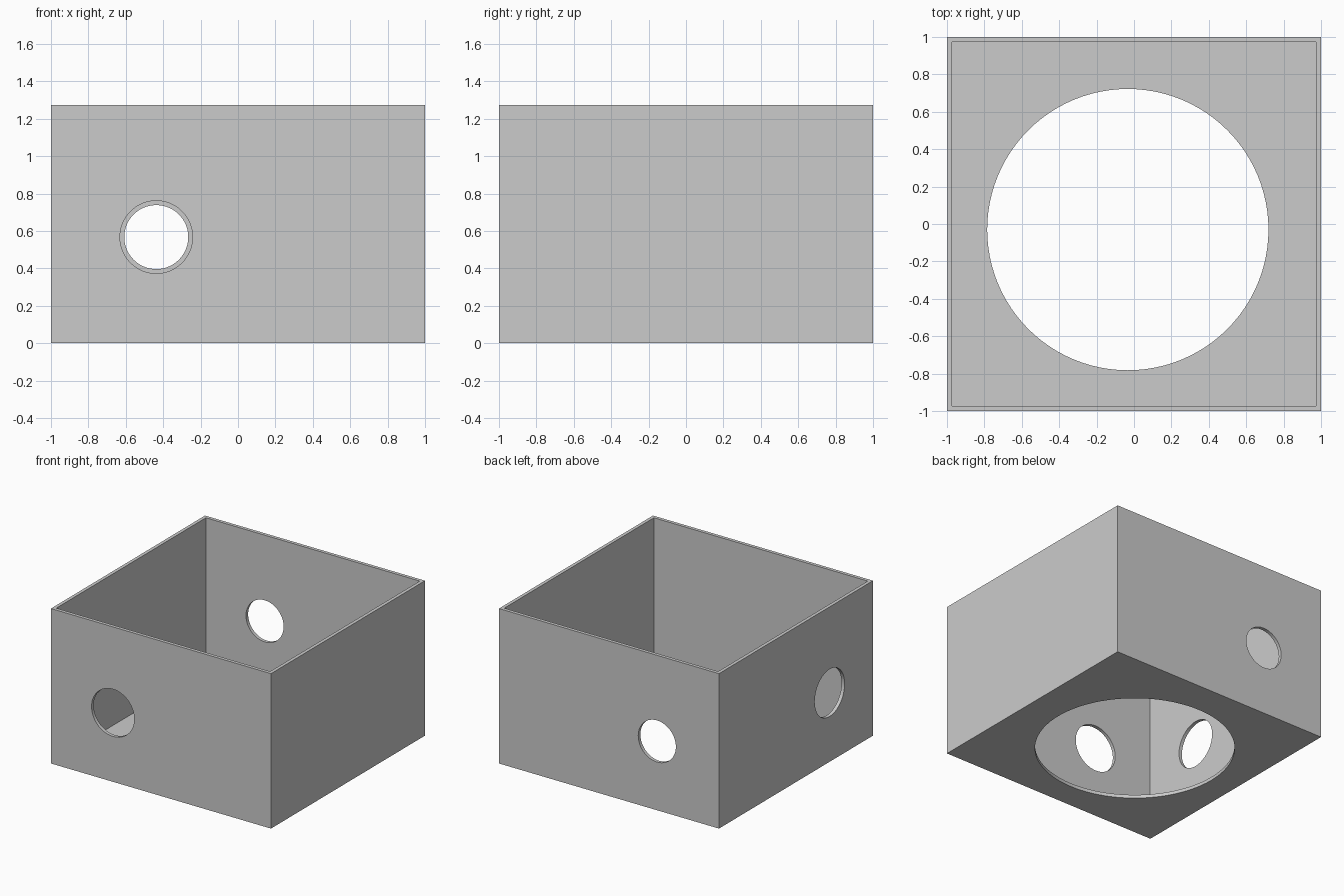
import bpy
from math import pi, radians

cube = bpy.data.objects.get("Cube")
if cube:
    bpy.data.objects.remove(cube, do_unlink=True)

HEIGHT = 1.273
WALL = 0.028
HOLE_Z = 0.567
OFFSET = -0.437

grey = bpy.data.materials.new("light grey")
grey.use_nodes = True
colour = (0.6, 0.6, 0.6, 1)
grey.diffuse_color = colour
grey.node_tree.nodes["Principled BSDF"].inputs["Base Color"].default_value = colour


def block(name, size, bottom, height):
    bpy.ops.mesh.primitive_cube_add(size=1, location=(0, 0, bottom + height / 2))
    ob = bpy.context.object
    ob.name = name
    ob.scale = (size, size, height)
    bpy.ops.object.transform_apply(location=True, rotation=True, scale=True)
    return ob


def drill(name, radius, centre, rotation=(0, 0, 0)):
    bpy.ops.mesh.primitive_cylinder_add(vertices=96, radius=radius, depth=0.3,
                                        location=centre, rotation=rotation)
    ob = bpy.context.object
    ob.name = name
    return ob


# Outer body of the open box
box = block("open_box", 2, 0, HEIGHT)
box.data.materials.append(grey)

# Cavity, floor opening and the three wall holes
cutters = [
    block("cavity_cutter", 2 - 2 * WALL, WALL, HEIGHT),
    drill("floor_cutter", 0.752, (-0.033, -0.03, 0)),
    drill("front_hole_cutter", 0.194, (OFFSET, -1, HOLE_Z), (pi / 2, 0, 0)),
    drill("back_hole_cutter", 0.171, (OFFSET, 1, HOLE_Z), (pi / 2, 0, 0)),
    drill("right_hole_cutter", 0.194, (-1, OFFSET, HOLE_Z), (0, pi / 2, 0)),
]

bpy.ops.object.select_all(action="DESELECT")
box.select_set(True)
bpy.context.view_layer.objects.active = box
for cutter in cutters:
    cutter.hide_render = True
    cut = box.modifiers.new(cutter.name, "BOOLEAN")
    cut.operation = "DIFFERENCE"
    cut.solver = "EXACT"
    cut.object = cutter
    bpy.ops.object.modifier_apply(modifier=cut.name)
for cutter in cutters:
    bpy.data.objects.remove(cutter, do_unlink=True)

# Round hole walls, crisp box edges
bpy.ops.object.shade_smooth_by_angle(angle=radians(30))
